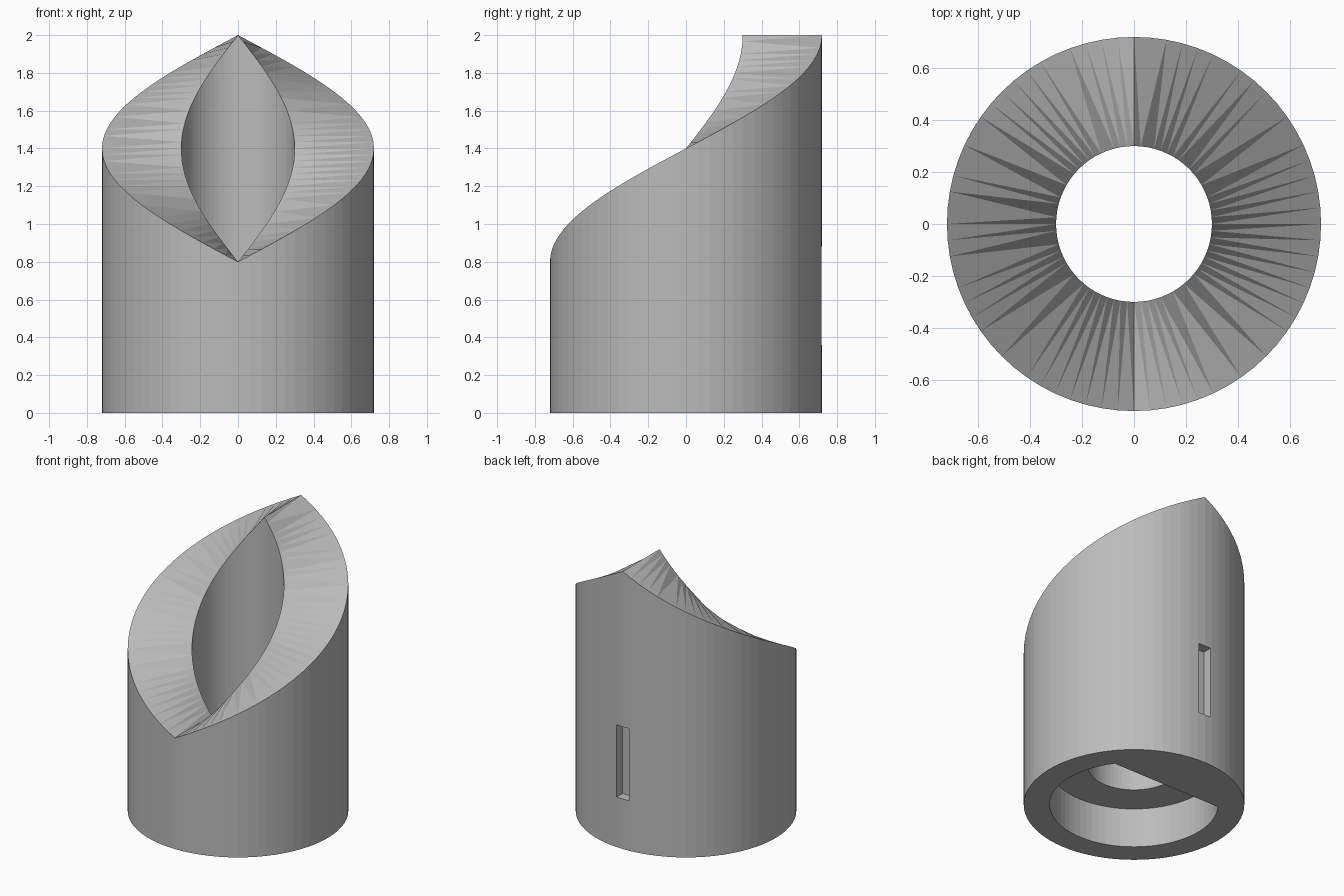
import bpy, bmesh
from math import sin, cos, pi, asin

SEGMENTS = 72
OUTER_R, BORE_R = 0.72, 0.30
LOW_Z, HIGH_Z = 0.80, 2.00
RECESS_R, RECESS_FLAT_Y, RECESS_DEPTH = 0.55, 0.33, 0.285

if "Cube" in bpy.data.objects:
    bpy.data.objects.remove(bpy.data.objects["Cube"], do_unlink=True)

grey = bpy.data.materials.new("plain grey")
grey.use_nodes = True
GREY = (0.5, 0.5, 0.5, 1)
grey.diffuse_color = GREY
grey.node_tree.nodes["Principled BSDF"].inputs["Base Color"].default_value = GREY


def make_object(name, bm):
    bmesh.ops.recalc_face_normals(bm, faces=bm.faces)
    mesh = bpy.data.meshes.new(name)
    bm.to_mesh(mesh)
    bm.free()
    mesh.materials.append(grey)
    obj = bpy.data.objects.new(name, mesh)
    bpy.context.collection.objects.link(obj)
    return obj


def cut(body, cutter):
    cutter.hide_render = True
    mod = body.modifiers.new("cut", "BOOLEAN")
    mod.operation = "DIFFERENCE"
    mod.solver = "EXACT"
    mod.object = cutter
    bpy.context.view_layer.objects.active = body
    bpy.ops.object.modifier_apply(modifier=mod.name)
    bpy.data.objects.remove(cutter, do_unlink=True)


# Tube whose top climbs evenly with the angle, from the front to the back
bm = bmesh.new()
columns = []
for i in range(SEGMENTS):
    turn = 2 * pi * i / SEGMENTS
    rise = 1 - abs(1 - turn / pi)
    top = LOW_Z + (HIGH_Z - LOW_Z) * rise
    section = [(OUTER_R, 0), (OUTER_R, top), (BORE_R, top), (BORE_R, 0)]
    columns.append([bm.verts.new((r * sin(turn), -r * cos(turn), z)) for r, z in section])
for i, a in enumerate(columns):
    b = columns[(i + 1) % SEGMENTS]
    for j in range(4):
        k = (j + 1) % 4
        bm.faces.new((a[j], b[j], b[k], a[k]))
# Split the twisted ramp faces
bmesh.ops.triangulate(bm, faces=[f for f in bm.faces if f.calc_center_median().z > LOW_Z
                                 and abs(f.normal.z) < 2 and len({v.co.to_2d().freeze() for v in f.verts}) == 4])
body = make_object("ramped_sleeve", bm)

# D-shaped recess in the underside, flat towards the back
bm = bmesh.new()
start = pi - asin(RECESS_FLAT_Y / RECESS_R)
sweep = 3 * pi - 2 * start
steps = 50
outline = [bm.verts.new((RECESS_R * cos(start + sweep * i / steps),
                         RECESS_R * sin(start + sweep * i / steps), -0.1)) for i in range(steps + 1)]
face = bm.faces.new(outline)
lid = bmesh.ops.extrude_face_region(bm, geom=[face])["geom"]
bmesh.ops.translate(bm, vec=(0, 0, RECESS_DEPTH + 0.1),
                    verts=[g for g in lid if isinstance(g, bmesh.types.BMVert)])
cut(body, make_object("recess_cutter", bm))

# Shallow upright slot in the back wall
bm = bmesh.new()
bmesh.ops.create_cube(bm, size=1)
bmesh.ops.scale(bm, vec=(0.10, 0.20, 0.52), verts=bm.verts)
bmesh.ops.translate(bm, vec=(0, 0.75, 0.62), verts=bm.verts)
cut(body, make_object("slot_cutter", bm))
